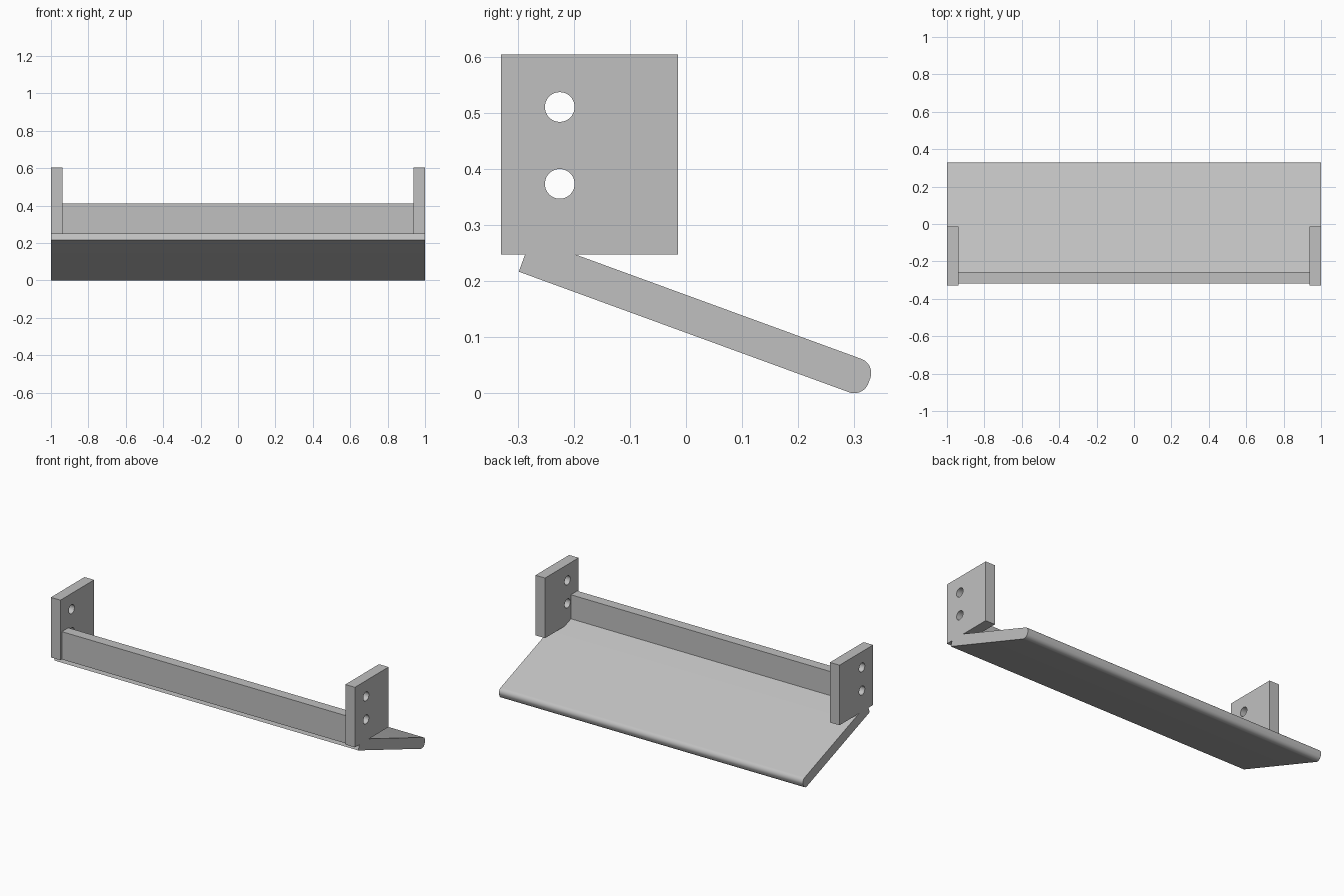
import bpy, bmesh, math
from mathutils import Vector

cube = bpy.data.objects.get("Cube")
if cube:
    bpy.data.objects.remove(cube, do_unlink=True)

grey = bpy.data.materials.new("light_grey")
grey.use_nodes = True
grey.diffuse_color = (0.53, 0.53, 0.53, 1)
grey.node_tree.nodes["Principled BSDF"].inputs["Base Color"].default_value = grey.diffuse_color


def extrude_profile(name, profile, x0, x1):
    """Extrude a closed (y, z) profile from x0 to x1."""
    bm = bmesh.new()
    face = bm.faces.new([bm.verts.new((x0, y, z)) for y, z in profile])
    new = bmesh.ops.extrude_face_region(bm, geom=[face])["geom"]
    bmesh.ops.translate(bm, vec=(x1 - x0, 0, 0),
                        verts=[v for v in new if isinstance(v, bmesh.types.BMVert)])
    bmesh.ops.recalc_face_normals(bm, faces=bm.faces)
    mesh = bpy.data.meshes.new(name)
    bm.to_mesh(mesh)
    bm.free()
    mesh.materials.append(grey)
    obj = bpy.data.objects.new(name, mesh)
    bpy.context.collection.objects.link(obj)
    return obj


def rect(y0, y1, z0, z1):
    return [(y0, z0), (y1, z0), (y1, z1), (y0, z1)]


def circle(y, z, r, n=40):
    return [(y + r * math.cos(math.tau * i / n), z + r * math.sin(math.tau * i / n))
            for i in range(n)]


def smooth(obj):
    bpy.ops.object.select_all(action='DESELECT')
    obj.select_set(True)
    bpy.context.view_layer.objects.active = obj
    bpy.ops.object.shade_smooth_by_angle(angle=math.radians(30))


# Sloping shelf: a tilted slab with a filleted back edge
tilt = math.radians(20)
thick, fillet, steps = 0.0634, 0.027, 12
normal = Vector((math.sin(tilt), math.cos(tilt)))
low = Vector((0.2998, fillet))
high = low + normal * (thick - 2 * fillet)
front = Vector((-0.298, 0.2165))
profile = [front]
for centre, start in ((low, -math.pi / 2 - tilt), (high, -tilt)):
    for i in range(steps + 1):
        a = start + math.pi / 2 * i / steps
        profile.append(centre + fillet * Vector((math.cos(a), math.sin(a))))
profile.append(front + normal * thick)
smooth(extrude_profile("sloping_shelf", profile, -1, 1))

# Upright rail along the front edge
extrude_profile("front_rail", rect(-0.317, -0.257, 0.247, 0.412), -0.937, 0.937)

# End brackets, each with two screw holes cut through
for side, x0, x1 in (("right", -1, -0.937), ("left", 0.937, 1)):
    bracket = extrude_profile(side + "_bracket", rect(-0.33, -0.014, 0.247, 0.604), x0, x1)
    for z in (0.373, 0.51):
        cutter = extrude_profile("hole_cutter", circle(-0.225, z, 0.0265), x0 - 0.1, x1 + 0.1)
        cutter.hide_render = True
        cut = bracket.modifiers.new("screw_hole", 'BOOLEAN')
        cut.operation = 'DIFFERENCE'
        cut.solver = 'EXACT'
        cut.object = cutter
        bpy.context.view_layer.objects.active = bracket
        bpy.ops.object.modifier_apply(modifier=cut.name)
        bpy.data.objects.remove(cutter, do_unlink=True)
    smooth(bracket)
